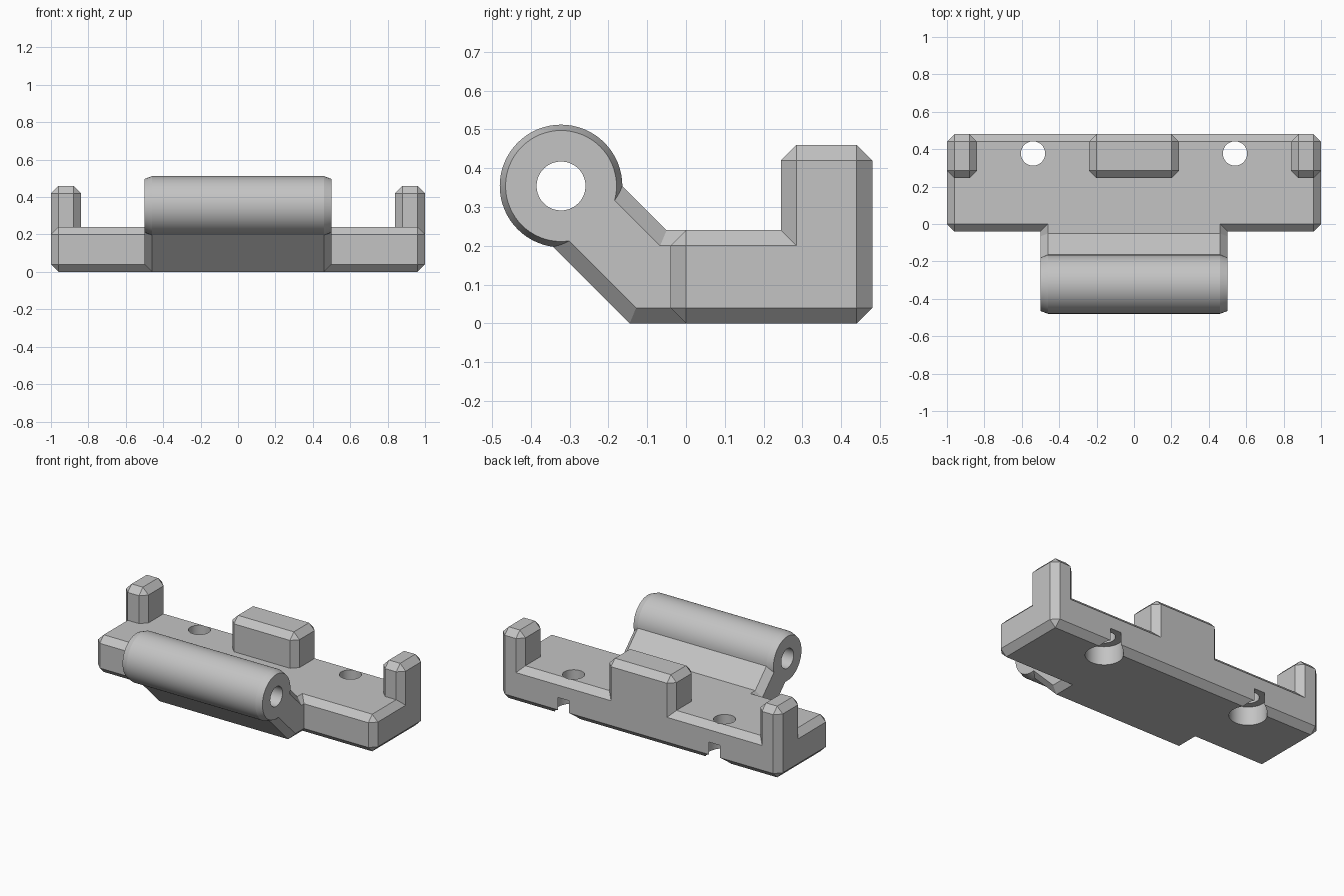
import bpy
import bmesh
from math import radians
from mathutils import Matrix, Vector

CHAMFER = 0.04
cube = bpy.data.objects.get("Cube")
if cube:
    bpy.data.objects.remove(cube, do_unlink=True)

grey = bpy.data.materials.new("plain grey")
grey.use_nodes = True
COLOUR = (0.55, 0.55, 0.55, 1)
grey.diffuse_color = COLOUR
grey.node_tree.nodes["Principled BSDF"].inputs["Base Color"].default_value = COLOUR


def finish(bm, name):
    bmesh.ops.recalc_face_normals(bm, faces=bm.faces)
    mesh = bpy.data.meshes.new(name)
    bm.to_mesh(mesh)
    bm.free()
    mesh.materials.append(grey)
    obj = bpy.data.objects.new(name, mesh)
    bpy.context.collection.objects.link(obj)
    return obj


def chamfer(bm, edges):
    bmesh.ops.bevel(bm, geom=edges, offset=CHAMFER, offset_type='OFFSET',
                    segments=1, profile=0.5, affect='EDGES')


def block(name, low, high):
    """Box between two corners with every edge chamfered."""
    low, high = Vector(low), Vector(high)
    bm = bmesh.new()
    bmesh.ops.create_cube(bm, size=1)
    bmesh.ops.scale(bm, vec=high - low, verts=bm.verts)
    bmesh.ops.translate(bm, vec=(low + high) / 2, verts=bm.verts)
    chamfer(bm, bm.edges[:])
    return finish(bm, name)


def lathe(name, profile, centre, axis, sides=64):
    """Closed turned solid from (distance along axis, radius) points."""
    bm = bmesh.new()
    rings = []
    for along, radius in profile:
        ring = bmesh.ops.create_circle(bm, segments=sides, radius=radius)["verts"]
        bmesh.ops.translate(bm, vec=(0, 0, along), verts=ring)
        rings.append(ring)
    for a, b in zip(rings, rings[1:]):
        for i in range(sides):
            j = (i + 1) % sides
            bm.faces.new((a[i], a[j], b[j], b[i]))
    bm.faces.new(rings[0])
    bm.faces.new(rings[-1])
    turn = Matrix.Rotation(radians(90), 4, 'Y') if axis == 'X' else Matrix()
    bmesh.ops.transform(bm, matrix=Matrix.Translation(centre) @ turn, verts=bm.verts)
    return finish(bm, name)


def combine(target, other, operation):
    mod = target.modifiers.new(operation.lower(), 'BOOLEAN')
    mod.operation = operation
    mod.solver = 'EXACT'
    mod.object = other
    bpy.context.view_layer.objects.active = target
    bpy.ops.object.modifier_apply(modifier=mod.name)
    bpy.data.objects.remove(other, do_unlink=True)


# Base plate with upright centre block and end posts along the back
body = block("hinge_bracket", (-1, -0.04, 0), (1, 0.48, 0.24))
combine(body, block("centre_block", (-0.24, 0.245, 0.1), (0.24, 0.48, 0.46)), 'UNION')
for side in (-1, 1):
    x0, x1 = sorted((side * 0.84, side))
    combine(body, block("end_post", (x0, 0.245, 0.1), (x1, 0.48, 0.46)), 'UNION')

# Sloping arm, chamfered around both ends
outline = [(0.1, 0), (-0.145, 0), (-0.36, 0.215), (-0.19, 0.38), (-0.05, 0.24), (0.1, 0.24)]
bm = bmesh.new()
cap = bm.faces.new([bm.verts.new((-0.5, y, z)) for y, z in outline])
extruded = bmesh.ops.extrude_face_region(bm, geom=[cap], use_keep_orig=True)["geom"]
bmesh.ops.translate(bm, vec=(1, 0, 0),
                    verts=[v for v in extruded if isinstance(v, bmesh.types.BMVert)])
bmesh.ops.recalc_face_normals(bm, faces=bm.faces)
chamfer(bm, [e for e in bm.edges if abs(e.verts[0].co.x - e.verts[1].co.x) < 0.1])
combine(body, finish(bm, "hinge_arm"), 'UNION')

# Hinge barrel with eased ends and a pin hole
PIN = (0, -0.322, 0.354)
barrel = lathe("hinge_barrel", [(-0.5, 0.143), (-0.46, 0.158), (0.46, 0.158), (0.5, 0.143)],
               PIN, 'X')
combine(body, barrel, 'UNION')
combine(body, lathe("pin_hole", [(-0.6, 0.063), (0.6, 0.063)], PIN, 'X'), 'DIFFERENCE')

# Screw holes, counterbored underneath and breaking through the back
for x in (-0.54, 0.54):
    steps = [(-0.1, 0.11), (0.12, 0.11), (0.12, 0.065), (0.4, 0.065)]
    combine(body, lathe("screw_hole", steps, (x, 0.377, 0), 'Z'), 'DIFFERENCE')

# Smooth the round walls and keep every chamfer crisp
bpy.ops.object.select_all(action='DESELECT')
body.select_set(True)
bpy.context.view_layer.objects.active = body
bpy.ops.object.shade_smooth_by_angle(angle=radians(12))
